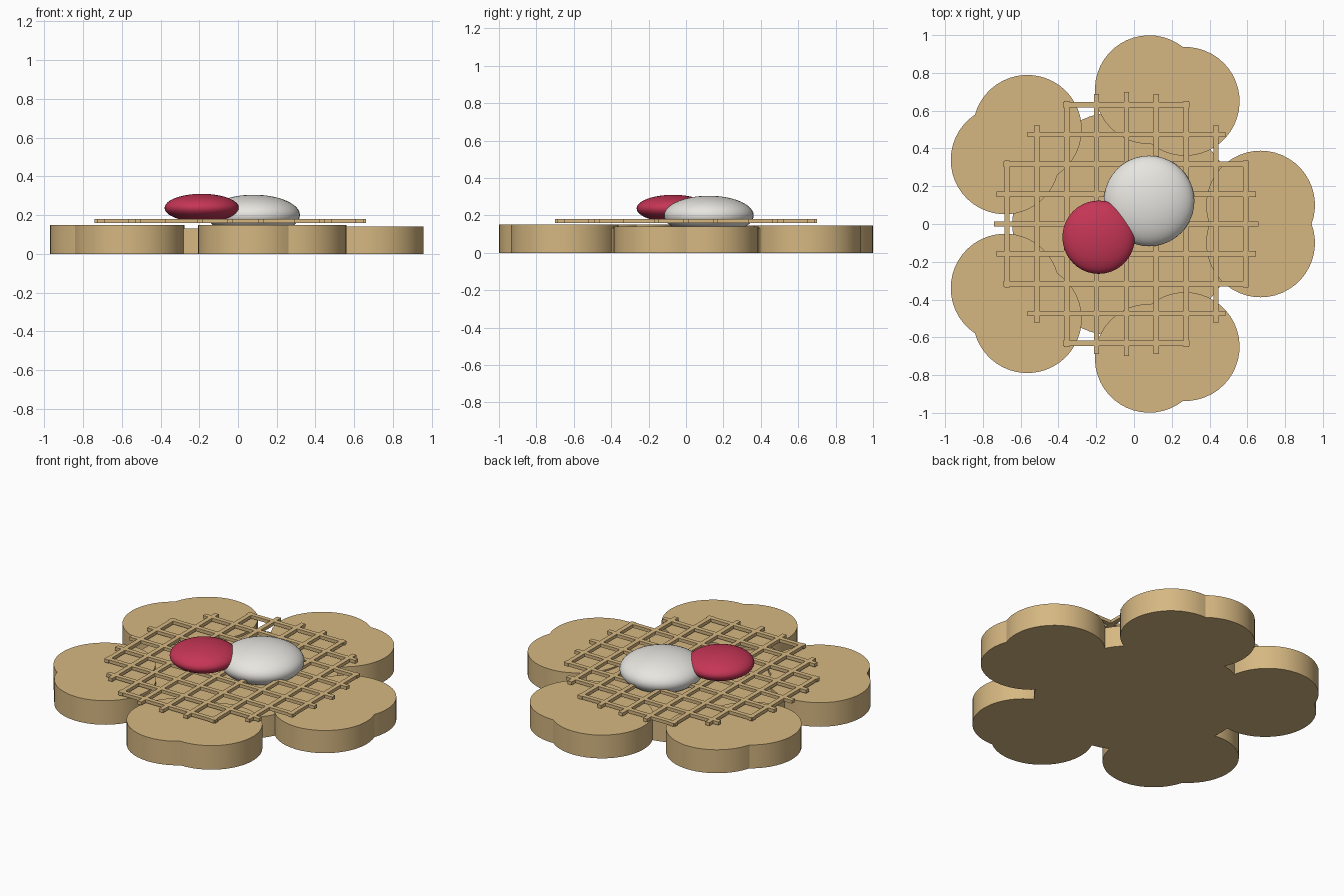
import bpy, bmesh, math
from mathutils import Matrix, Vector

cube = bpy.data.objects.get("Cube")
if cube:
    bpy.data.objects.remove(cube, do_unlink=True)


def material(name, rgb):
    m = bpy.data.materials.new(name)
    m.use_nodes = True
    m.diffuse_color = (*rgb, 1)
    m.node_tree.nodes["Principled BSDF"].inputs["Base Color"].default_value = (*rgb, 1)
    return m


waffle = material("golden waffle", (0.67, 0.475, 0.222))
cream_white = material("cream white", (0.85, 0.835, 0.79))
berry_red = material("berry red", (0.56, 0.036, 0.092))

CENTRE_X = -0.045


def finish(name, bm, mat):
    bmesh.ops.recalc_face_normals(bm, faces=bm.faces)
    mesh = bpy.data.meshes.new(name)
    bm.to_mesh(mesh)
    bm.free()
    mesh.materials.append(mat)
    ob = bpy.data.objects.new(name, mesh)
    bpy.context.collection.objects.link(ob)
    bpy.ops.object.select_all(action="DESELECT")
    ob.select_set(True)
    bpy.context.view_layer.objects.active = ob
    bpy.ops.object.shade_smooth_by_angle(angle=math.radians(30))
    return ob


def slab(name, outline, height, mat):
    """Extrude a flat outline up from the ground."""
    bm = bmesh.new()
    face = bm.faces.new([bm.verts.new((x, y, 0)) for x, y in outline])
    new = bmesh.ops.extrude_face_region(bm, geom=[face])["geom"]
    bmesh.ops.translate(bm, vec=(0, 0, height),
                        verts=[g for g in new if isinstance(g, bmesh.types.BMVert)])
    return finish(name, bm, mat)


def petal_outline(r=0.288, a=0.1, steps=28):
    """Outer contour of two overlapping circles, side by side along y."""
    start = -math.asin(a / r)
    sweep = math.pi - 2 * start
    upper = [(r * math.cos(start + sweep * i / steps),
              a + r * math.sin(start + sweep * i / steps)) for i in range(steps + 1)]
    return upper + [(-x, -y) for x, y in upper[1:-1]]


# Five double-lobed petals around the centre
for i, height in enumerate((0.141, 0.145, 0.146, 0.15, 0.15)):
    angle = math.radians(72 * i)
    petal = slab(f"petal_{i + 1}", petal_outline(), height, waffle)
    petal.data.transform(Matrix.Translation((CENTRE_X, 0, 0))
                         @ Matrix.Rotation(angle, 4, "Z")
                         @ Matrix.Translation((0.715, 0, 0)))

# Core joining the petals
core = [(CENTRE_X + 0.6 * math.cos(math.tau * k / 40),
         0.6 * math.sin(math.tau * k / 40)) for k in range(40)]
slab("core", core, 0.132, waffle)

# Round lattice of crossing bars, clipped to a circle
bm = bmesh.new()
half_lengths = (0.70, 0.687, 0.65, 0.525, 0.335)
for i in range(-4, 5):
    size = Vector((2 * half_lengths[abs(i)], 0.028, 0.02))
    bar = Matrix.Translation((0, 0.158 * i, 0.17)) @ Matrix.Diagonal((*size, 1))
    for turn in (0, math.pi / 2):
        bmesh.ops.create_cube(bm, size=1, matrix=Matrix.Translation((CENTRE_X + 0.005, 0, 0))
                              @ Matrix.Rotation(turn, 4, "Z") @ bar)
finish("lattice", bm, waffle)


# Toppings
def dollop(name, centre, radii, mat):
    bm = bmesh.new()
    bmesh.ops.create_uvsphere(bm, u_segments=40, v_segments=24, radius=1,
                              matrix=Matrix.Translation(centre) @ Matrix.Diagonal((*radii, 1)))
    finish(name, bm, mat)


dollop("cream_scoop", (0.08, 0.122, 0.2), (0.24, 0.24, 0.105), cream_white)
dollop("berry", (-0.187, -0.07, 0.237), (0.192, 0.194, 0.073), berry_red)
